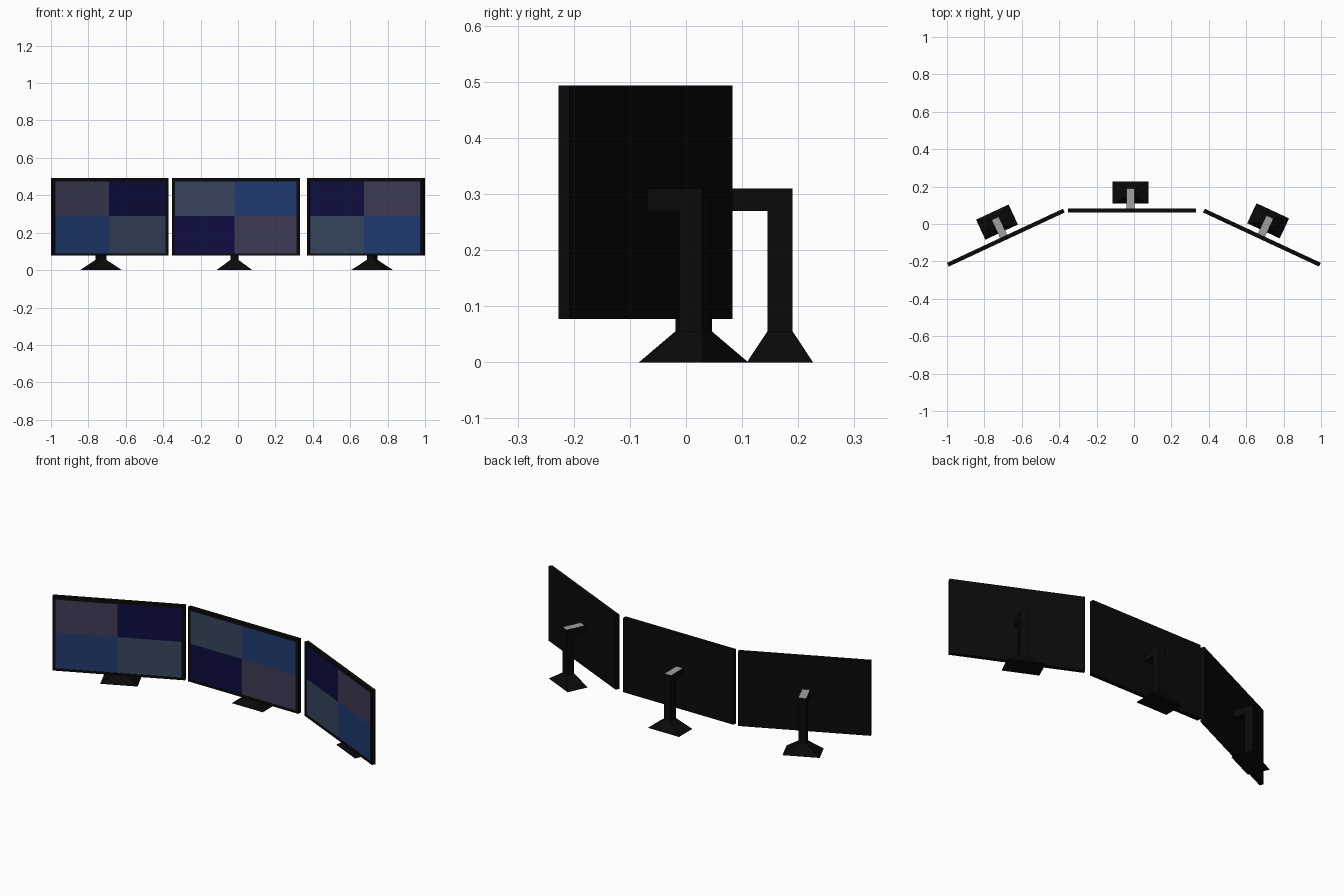
import bpy, bmesh
from math import radians
from mathutils import Vector

if "Cube" in bpy.data.objects:
    bpy.data.objects.remove(bpy.data.objects["Cube"])


def material(name, r, g, b):
    m = bpy.data.materials.new(name)
    m.diffuse_color = (r, g, b, 1)
    m.use_nodes = True
    m.node_tree.nodes["Principled BSDF"].inputs["Base Color"].default_value = m.diffuse_color
    return m


BLACK = material("black_plastic", .003, .003, .003)
GREY = material("arm_top_grey", .35, .35, .35)
NAVY = material("navy", .004, .004, .052)
BLUE = material("blue", .014, .042, .16)
SLATE = material("slate", .038, .06, .11)
PURPLE = material("dusky_purple", .048, .044, .092)

OFF = -.008          # stand and screen split sit slightly off the panel centre
T = .011             # half panel thickness


def finish(bm, name, mats, loc, angle):
    bmesh.ops.recalc_face_normals(bm, faces=bm.faces)
    me = bpy.data.meshes.new(name)
    bm.to_mesh(me)
    bm.free()
    for m in mats:
        me.materials.append(m)
    ob = bpy.data.objects.new(name, me)
    ob.location = loc
    ob.rotation_euler.z = radians(angle)
    bpy.context.collection.objects.link(ob)
    return ob


def panel(name, colours, loc, angle):
    """Thin slab whose front is a grid: bezel around a 2x2 recessed screen."""
    xs = [-.342, -.327, OFF, .324, .342]
    zs = [.077, .09, .29, .475, .493]
    bm = bmesh.new()
    v = [[bm.verts.new((x, -T, z)) for x in xs] for z in zs]
    screen = []
    for j in range(4):
        for i in range(4):
            f = bm.faces.new((v[j][i], v[j][i + 1], v[j + 1][i + 1], v[j + 1][i]))
            if i in (1, 2) and j in (1, 2):
                f.material_index = 1 + (2 - j) * 2 + (i - 1)
                screen.append(f)
    # slab sides and back
    rim = [e for e in bm.edges if e.is_boundary]
    new = bmesh.ops.extrude_edge_only(bm, edges=rim)["geom"]
    for w in new:
        if isinstance(w, bmesh.types.BMVert):
            w.co.y = T
    bmesh.ops.holes_fill(bm, edges=[e for e in bm.edges if e.is_boundary], sides=0)
    # sink the screen behind the bezel
    ext = bmesh.ops.extrude_face_region(bm, geom=screen)["geom"]
    bmesh.ops.delete(bm, geom=[f for f in screen if f.is_valid], context='FACES')
    for w in ext:
        if isinstance(w, bmesh.types.BMVert):
            w.co.y += .002
    inner = {f for f in ext if isinstance(f, bmesh.types.BMFace)}
    for f in bm.faces:
        if f not in inner:
            f.material_index = 0
    finish(bm, name, [BLACK] + colours, loc, angle)


def stand(name, loc, angle):
    """L-shaped neck and arm, flaring into a pyramid foot."""
    w, y0, y1 = .021, .073, .118
    prof = [(y0, .055), (y1, .055), (y1, .31), (T, .31), (T, .27), (y0, .27)]
    bm = bmesh.new()
    a, b = ([bm.verts.new((OFF + s * w, y, z)) for y, z in prof] for s in (-1, 1))
    bm.faces.new(a)
    bm.faces.new(b[::-1])
    n = len(prof)
    for i in range(n):
        k = (i + 1) % n
        f = bm.faces.new((a[i], b[i], b[k], a[k]))
        if i == 2:
            f.material_index = 1
        if i == 0:
            bottom = f
    # foot: pull the neck's bottom face down and widen it
    foot = bmesh.ops.extrude_discrete_faces(bm, faces=[bottom])["faces"][0]
    mid = Vector((OFF, (y0 + y1) / 2, 0))
    for c in foot.verts:
        c.co.x = mid.x + (.096 if c.co.x > mid.x else -.096)
        c.co.y = mid.y + (.059 if c.co.y > mid.y else -.059)
        c.co.z = 0
    finish(bm, name, [BLACK, GREY], loc, angle)


# Three monitors: the outer two turn inwards. Colours: top left, top right, bottom left, bottom right
for side, x, y, angle, colours in (
        ("left", -.685, -.073, 25, [PURPLE, NAVY, BLUE, SLATE]),
        ("centre", -.011, .072, 0, [SLATE, BLUE, NAVY, PURPLE]),
        ("right", .684, -.073, -25, [NAVY, PURPLE, SLATE, BLUE])):
    panel(side + "_monitor_panel", colours, (x, y, 0), angle)
    stand(side + "_monitor_stand", (x, y, 0), angle)
